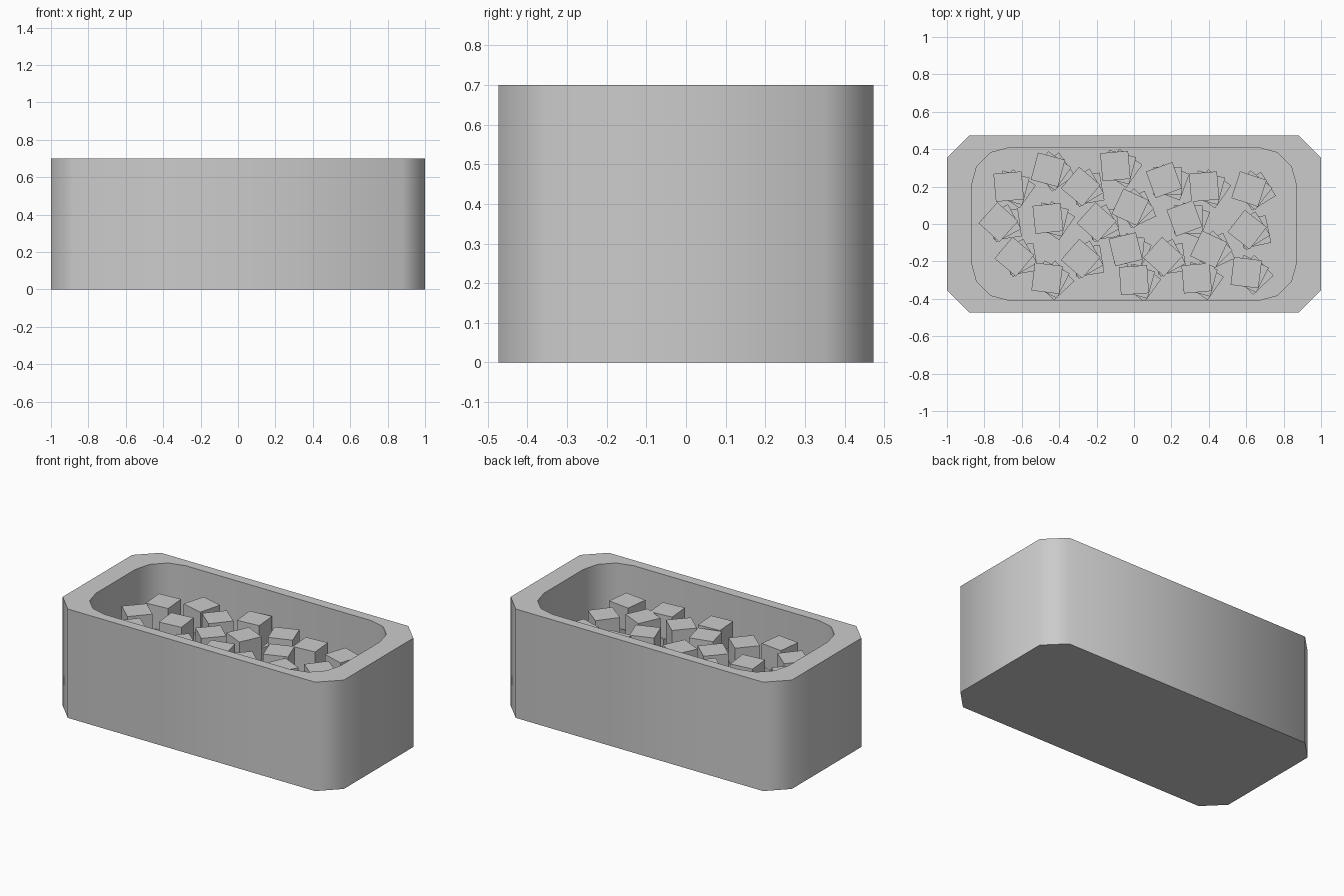
import bpy, bmesh
from math import sin, cos, pi, radians
from mathutils import Matrix

if "Cube" in bpy.data.objects:
    bpy.data.objects.remove(bpy.data.objects["Cube"])

H, FLOOR = 0.70, 0.10


def rounded_loop(hx, hy, r, seg):
    """Counter-clockwise rectangle outline with seg-sided corners."""
    pts = []
    for q, (sx, sy) in enumerate([(1, 1), (-1, 1), (-1, -1), (1, -1)]):
        for i in range(seg + 1):
            a = (q + i / seg) * pi / 2
            pts.append((sx * (hx - r) + r * cos(a), sy * (hy - r) + r * sin(a)))
    return pts


def finish(bm, name):
    bmesh.ops.recalc_face_normals(bm, faces=bm.faces)
    me = bpy.data.meshes.new(name)
    bm.to_mesh(me)
    bm.free()
    ob = bpy.data.objects.new(name, me)
    bpy.context.collection.objects.link(ob)
    return ob


# Trough: chamfered outer shell, rounded cavity, flat rim
bm = bmesh.new()
ring = lambda pts, z: [bm.verts.new((x, y, z)) for x, y in pts]
outer = rounded_loop(1.0, 0.473, 0.12, 1)
inner = rounded_loop(0.87, 0.41, 0.21, 3)
loops = [ring(outer, 0), ring(outer, H), ring(inner, H), ring(inner, FLOOR)]
bm.faces.new(loops[0][::-1])
bm.faces.new(loops[3])
for lo, hi in ((loops[0], loops[1]), (loops[3], loops[2])):
    n = len(lo)
    for i in range(n):
        bm.faces.new((lo[i], lo[(i + 1) % n], hi[(i + 1) % n], hi[i]))
edges = [bm.edges.get((l[i], l[(i + 1) % len(l)])) for l in loops[1:3] for i in range(len(l))]
bmesh.ops.triangle_fill(bm, edges=edges, use_beauty=True)
trough = finish(bm, "trough")
bpy.context.view_layer.objects.active = trough
trough.select_set(True)
bpy.ops.object.shade_smooth_by_angle(angle=radians(50))

# Loose cubes: x, y, turn in degrees, repeated in shifted layers
CUBES = [
    (-.67, .20, 5), (-.46, .29, -15), (-.285, .20, -40), (-.10, .31, 5),
    (.16, .235, 20), (.375, .20, 5), (.615, .187, -18), (-.725, .01, -42),
    (-.46, .03, 6), (-.20, .01, -42), (-.02, .09, -25), (.27, .03, 20),
    (.605, -.03, -38), (-.64, -.175, -40), (-.465, -.29, -7), (-.285, -.185, -41),
    (-.045, -.135, 14), (.155, -.175, -42), (.40, -.135, -25), (.0, -.30, 4),
    (.335, -.29, 5), (.60, -.26, -7),
]
SIZE = 0.15
for layer in range(3):
    bm = bmesh.new()
    for x, y, turn in CUBES:
        d = (2 - layer) * 0.02
        loc = (x + d, y - d * 0.3, FLOOR + SIZE * (layer + 0.5))
        m = Matrix.Translation(loc) @ Matrix.Rotation(radians(turn - 20 * (2 - layer)), 4, 'Z')
        bmesh.ops.create_cube(bm, size=SIZE, matrix=m)
    finish(bm, ["lower_cubes", "middle_cubes", "upper_cubes"][layer])
